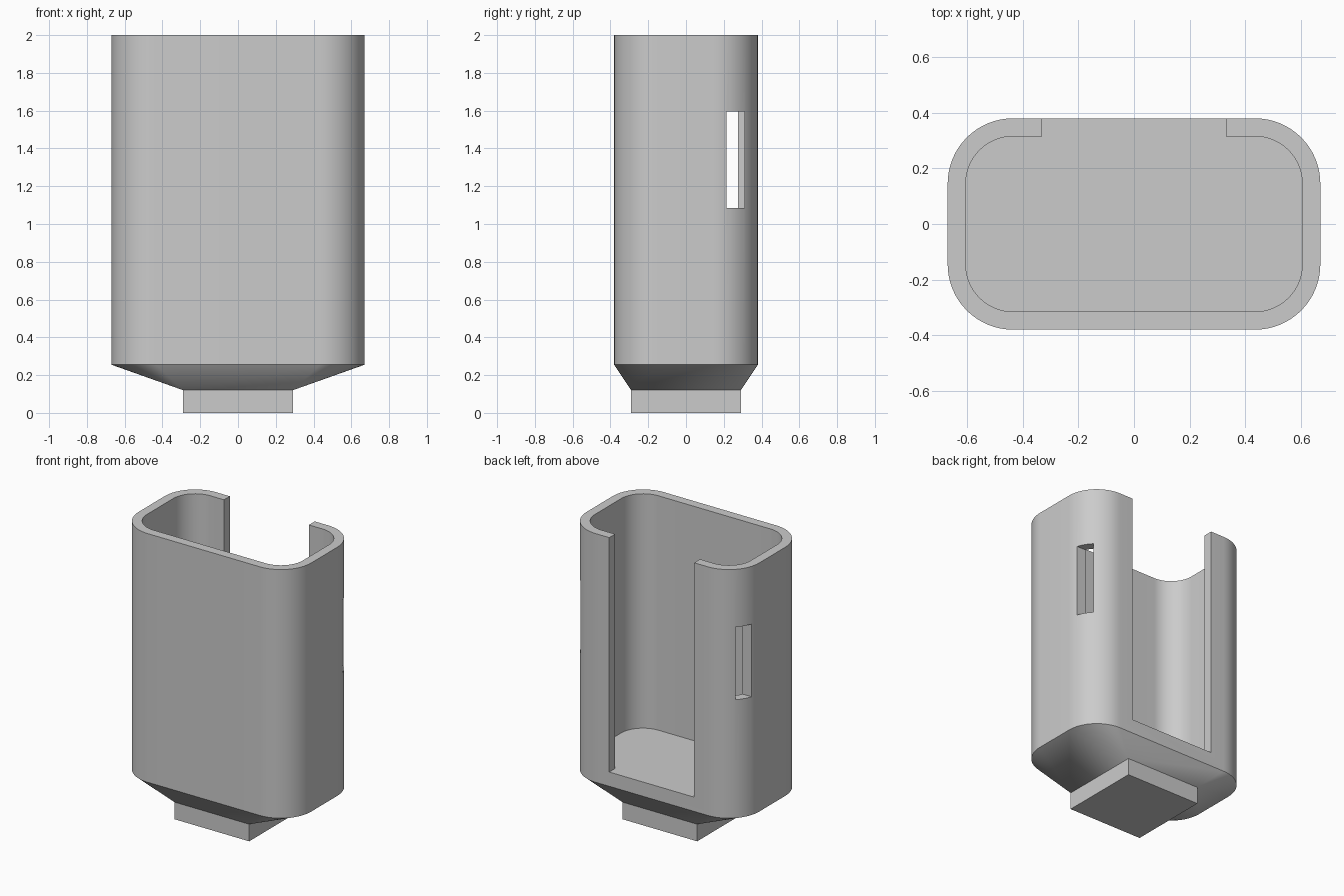
import bpy, bmesh, math

if "Cube" in bpy.data.objects:
    bpy.data.objects.remove(bpy.data.objects["Cube"])

FLOOR, TOP = 0.355, 2.0


def rounded_rect(hx, hy, r, seg=16):
    """Counter-clockwise outline, starting with the +x +y corner."""
    pts = []
    for k, (sx, sy) in enumerate([(1, 1), (-1, 1), (-1, -1), (1, -1)]):
        for i in range(seg + 1):
            a = math.radians(90 * (k + i / seg))
            pts.append((sx * (hx - r) + r * math.cos(a),
                        sy * (hy - r) + r * math.sin(a)))
    return pts


def loft(name, sections):
    """Skin a stack of (outline, z) sections and cap both ends."""
    bm = bmesh.new()
    rings = [[bm.verts.new((x, y, z)) for x, y in pts] for pts, z in sections]
    n = len(rings[0])
    for lo, hi in zip(rings, rings[1:]):
        for i in range(n):
            j = (i + 1) % n
            bm.faces.new((lo[i], lo[j], hi[j], hi[i]))
    bm.faces.new(rings[0][::-1])
    bm.faces.new(rings[-1])
    bmesh.ops.remove_doubles(bm, verts=bm.verts, dist=1e-4)
    bmesh.ops.recalc_face_normals(bm, faces=bm.faces)
    me = bpy.data.meshes.new(name)
    bm.to_mesh(me)
    bm.free()
    ob = bpy.data.objects.new(name, me)
    bpy.context.collection.objects.link(ob)
    return ob


def cut(target, cutter):
    mod = target.modifiers.new("cut", 'BOOLEAN')
    mod.operation, mod.solver, mod.object = 'DIFFERENCE', 'EXACT', cutter
    cutter.hide_render = True
    bpy.ops.object.modifier_apply(modifier=mod.name)
    bpy.data.objects.remove(cutter)


# Solid body: square plug, flared neck, rounded sleeve
outer = rounded_rect(0.67, 0.38, 0.235)
plug = [(math.copysign(0.29, x), math.copysign(0.29, y)) for x, y in outer]
body = loft("holder_body", [(plug, 0), (plug, 0.12), (outer, 0.255), (outer, TOP)])
bpy.context.view_layer.objects.active = body
body.select_set(True)

# Cavity outline with the back opening built into it
inner = rounded_rect(0.605, 0.315, 0.17)
inner[17:17] = [(0.33, 0.315), (0.33, 0.5), (-0.33, 0.5), (-0.33, 0.315)]
cut(body, loft("cavity_cutter", [(inner, FLOOR), (inner, TOP + 0.2)]))

# Side windows near the back corners
for s in (-1, 1):
    window = [(s * 0.545, 0.215), (s * 0.8, 0.215), (s * 0.8, 0.31), (s * 0.545, 0.31)]
    cut(body, loft("window_cutter", [(window, 1.085), (window, 1.595)]))

bpy.ops.object.shade_smooth_by_angle(angle=math.radians(30))
